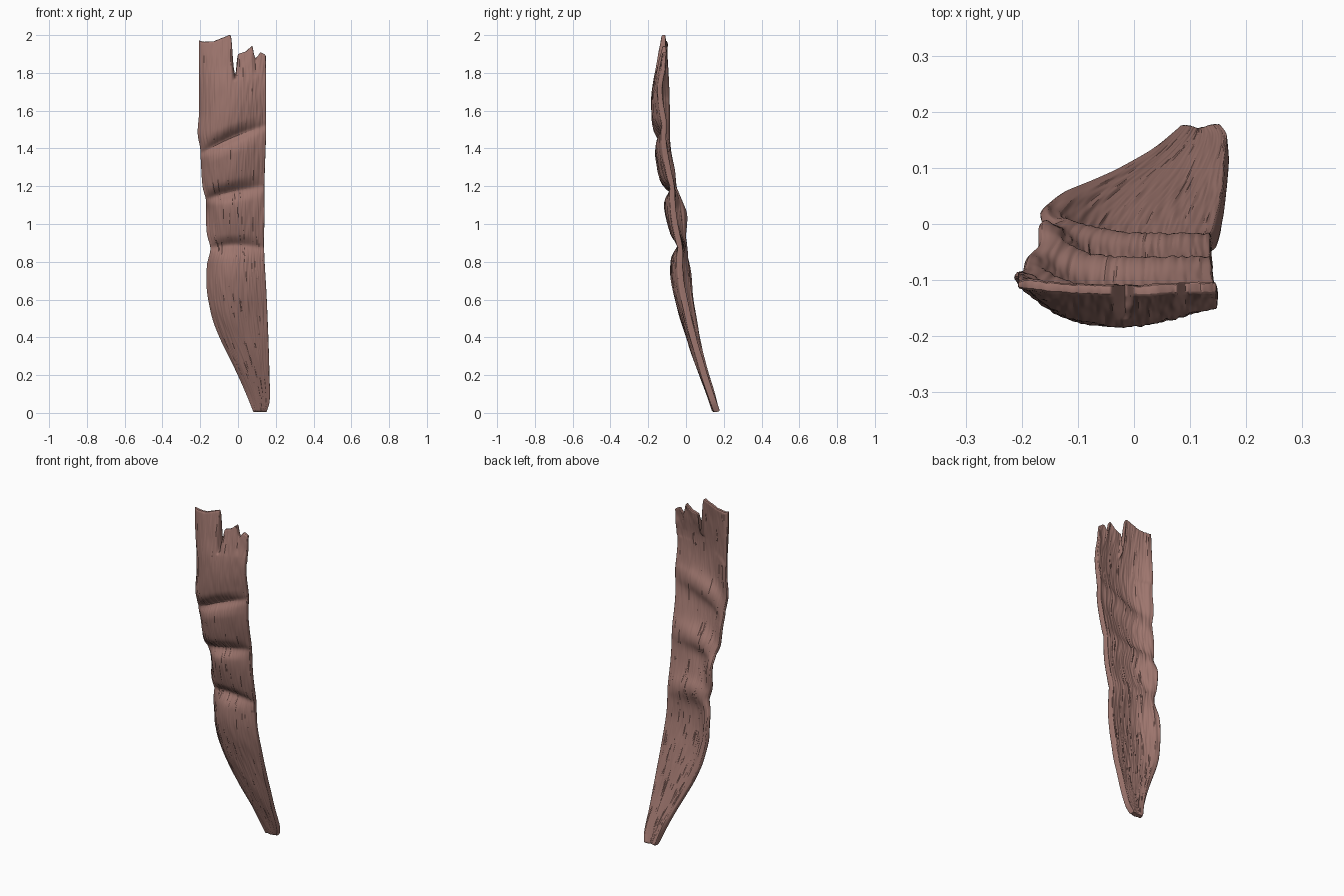
import bpy, bmesh, math
from mathutils import Vector, noise

if "Cube" in bpy.data.objects:
    bpy.data.objects.remove(bpy.data.objects["Cube"])

def curve(pts):
    """Smooth interpolator through (t, value) points."""
    def f(t):
        t = min(max(t, pts[0][0]), pts[-1][0])
        i = max(k for k in range(len(pts) - 1) if pts[k][0] <= t)
        (t0, a), (t1, b) = pts[i], pts[i + 1]
        def slope(k):
            lo, hi = max(k - 1, 0), min(k + 1, len(pts) - 1)
            return (pts[hi][1] - pts[lo][1]) / (pts[hi][0] - pts[lo][0])
        h = t1 - t0
        s = (t - t0) / h
        return (a * (1 + 2 * s) * (1 - s) ** 2 + slope(i) * h * s * (1 - s) ** 2
                + b * s * s * (3 - 2 * s) + slope(i + 1) * h * s * s * (s - 1))
    return f

def linear(pts):
    def f(t):
        t = min(max(t, pts[0][0]), pts[-1][0])
        i = max(k for k in range(len(pts) - 1) if pts[k][0] <= t)
        (t0, a), (t1, b) = pts[i], pts[i + 1]
        return a + (b - a) * (t - t0) / (t1 - t0)
    return f

# Outline in the front view
left = curve([(0, .083), (.1, .042), (.2, -.003), (.4, -.10), (.5, -.138), (.65, -.167), (.78, -.167),
              (.87, -.148), (.95, -.167), (1.1, -.173), (1.13, -.172), (1.2, -.19), (1.35, -.2),
              (1.4, -.202), (1.48, -.216), (1.6, -.208), (2, -.207)])
right = curve([(0, .15), (.06, .168), (.2, .168), (.4, .162), (.65, .152), (.88, .139), (1.05, .142),
               (1.2, .141), (1.4, .148), (1.52, .151), (2, .147)])
# Depth of the front bulge, the curled left edge and the right edge
front = curve([(0, .142), (.2, .068), (.4, .0), (.55, -.047), (.7, -.08), (.8, -.078), (.87, -.054),
               (.93, -.08), (1.05, -.111), (1.11, -.115), (1.165, -.1), (1.23, -.138), (1.36, -.165),
               (1.41, -.159), (1.45, -.151), (1.52, -.178), (1.7, -.181), (1.85, -.155), (2, -.125)])
left_y = curve([(0, .143), (.2, .1), (.4, .057), (.6, .025), (.75, .013), (.87, -.018), (1.02, -.007),
                (1.1, -.012), (1.18, -.055), (1.35, -.07), (1.45, -.093), (1.6, -.095), (1.8, -.105), (2, -.115)])
right_y = curve([(0, .147), (.2, .08), (.4, .02), (.6, -.023), (.75, -.042), (.88, -.053), (1.05, -.083),
                 (1.18, -.095), (1.36, -.13), (1.47, -.135), (1.65, -.148), (1.85, -.13), (2, -.123)])
# Slant of the folds, and the torn top edge
slant = curve([(.55, 0), (.88, .0), (1.17, .07), (1.45, .15), (1.65, .1), (1.85, 0), (2, 0)])
torn = linear([(-.21, 1.975), (-.19, 1.965), (-.13, 1.968), (-.04, 2.003), (-.033, 1.985), (-.028, 1.87),
               (-.018, 1.79), (-.011, 1.80), (-.004, 1.9), (.04, 1.912), (.077, 1.947), (.082, 1.91),
               (.092, 1.875), (.12, 1.91), (.147, 1.895)])

COLS, ROWS, PEAK, TEAR, CREASES = 76, 150, .47, 1.75, (.87, 1.165, 1.445)

def near(v, c, width):
    return math.exp(-((v - c) / width) ** 2)

def warp(u, v):
    """Height of the sheet before tearing: folds rise to the right."""
    z = .003 + v + slant(v) * (u - .5 + .06 * math.sin(math.pi * u))
    return z + .015 * math.sin(math.pi * u) * near(v, .87, .1)

def point(u, v):
    z = warp(u, v)
    x = left(z) + (right(z) - left(z)) * u
    if v > TEAR:
        base = warp(u, TEAR)
        z = base + (torn(x) - base) * (v - TEAR) / (1.988 - TEAR)
    f = front(v)
    if u < PEAK:
        y = f + (left_y(v) - f) * ((PEAK - u) / PEAK) ** 2.2
    else:
        y = f + (right_y(v) - f) * ((u - PEAK) / (1 - PEAK)) ** 2
    # creases pull the bulge back towards a straight section
    chord = left_y(v) + (right_y(v) - left_y(v)) * u
    for c in CREASES:
        y += .45 * max(chord - y, 0) * near(v, c, .025)
        y += .006 * near(v, c, .014)
    y += .005 * noise.noise(Vector((u * 3, 1, v * 5)))
    return Vector((x, y, z))

# Torn, folded strip
bm = bmesh.new()
grid = []
for j in range(ROWS + 1):
    v = 1.988 * j / ROWS
    grid.append([bm.verts.new(point(i / COLS, v)) for i in range(COLS + 1)])
for j in range(ROWS):
    for i in range(COLS):
        bm.faces.new((grid[j][i], grid[j][i + 1], grid[j + 1][i + 1], grid[j + 1][i]))

# Back layer: smoother than the front, fuller in the middle, thin at the torn end
bm.normal_update()
def back_normal(i, j):
    n = Vector()
    for k in range(-6, 7):
        n += grid[min(max(j + k, 0), ROWS)][i].normal
    n.z *= .3
    n.x *= .6
    return Vector((0, -1, 0)) if j > ROWS * .85 else n.normalized()

back = []
for j in range(ROWS + 1):
    new = []
    for i in range(COLS + 1):
        t = .034 - .013 * (j / ROWS) ** 2
        t *= .6 + .4 * min(1, i / COLS / .06)
        t += .012 * math.sin(math.pi * i / COLS) * math.sin(math.pi * j / ROWS)
        new.append(bm.verts.new(grid[j][i].co - back_normal(i, j) * t))
    back.append(new)

# Soften the folds on the back
for i in range(COLS + 1):
    ys = [row[i].co.y for row in back]
    for j in range(3, ROWS - 2):
        back[j][i].co.y = sum(ys[j - 3:j + 4]) / len(ys[j - 3:j + 4])
for j in range(ROWS):
    for i in range(COLS):
        bm.faces.new((back[j][i], back[j + 1][i], back[j + 1][i + 1], back[j][i + 1]))

# Rim closing front to back
rim = ([(0, i) for i in range(COLS)] + [(j, COLS) for j in range(ROWS)]
       + [(ROWS, i) for i in range(COLS, 0, -1)] + [(j, 0) for j in range(ROWS, 0, -1)])
for (a, b), (c, d) in zip(rim, rim[1:] + rim[:1]):
    bm.faces.new((grid[c][d], grid[a][b], back[a][b], back[c][d]))

# Fine lengthwise fibres on both faces
bm.normal_update()
for layer, seed in ((grid, 3.3), (back, 9.4)):
    for j, row in enumerate(layer):
        for i, vert in enumerate(row):
            g = noise.noise(Vector((i * .83, seed, j * .13))) * min(1, .25 + j / ROWS * 3)
            if 0 < i < COLS:
                vert.co += vert.normal * .0045 * g
            vert.co.z = max(vert.co.z, 0)

mesh = bpy.data.meshes.new("torn_strip")
bm.to_mesh(mesh)
bm.free()
strip = bpy.data.objects.new("torn_strip", mesh)
bpy.context.collection.objects.link(strip)
sub = strip.modifiers.new("smooth", 'SUBSURF')
sub.levels = sub.render_levels = 1

mat = bpy.data.materials.new("dusty_brown")
mat.diffuse_color = (.34, .18, .155, 1)
mat.use_nodes = True
mat.node_tree.nodes["Principled BSDF"].inputs["Base Color"].default_value = mat.diffuse_color
mesh.materials.append(mat)
bpy.context.view_layer.objects.active = strip
strip.select_set(True)
bpy.ops.object.shade_smooth_by_angle(angle=math.radians(50))
